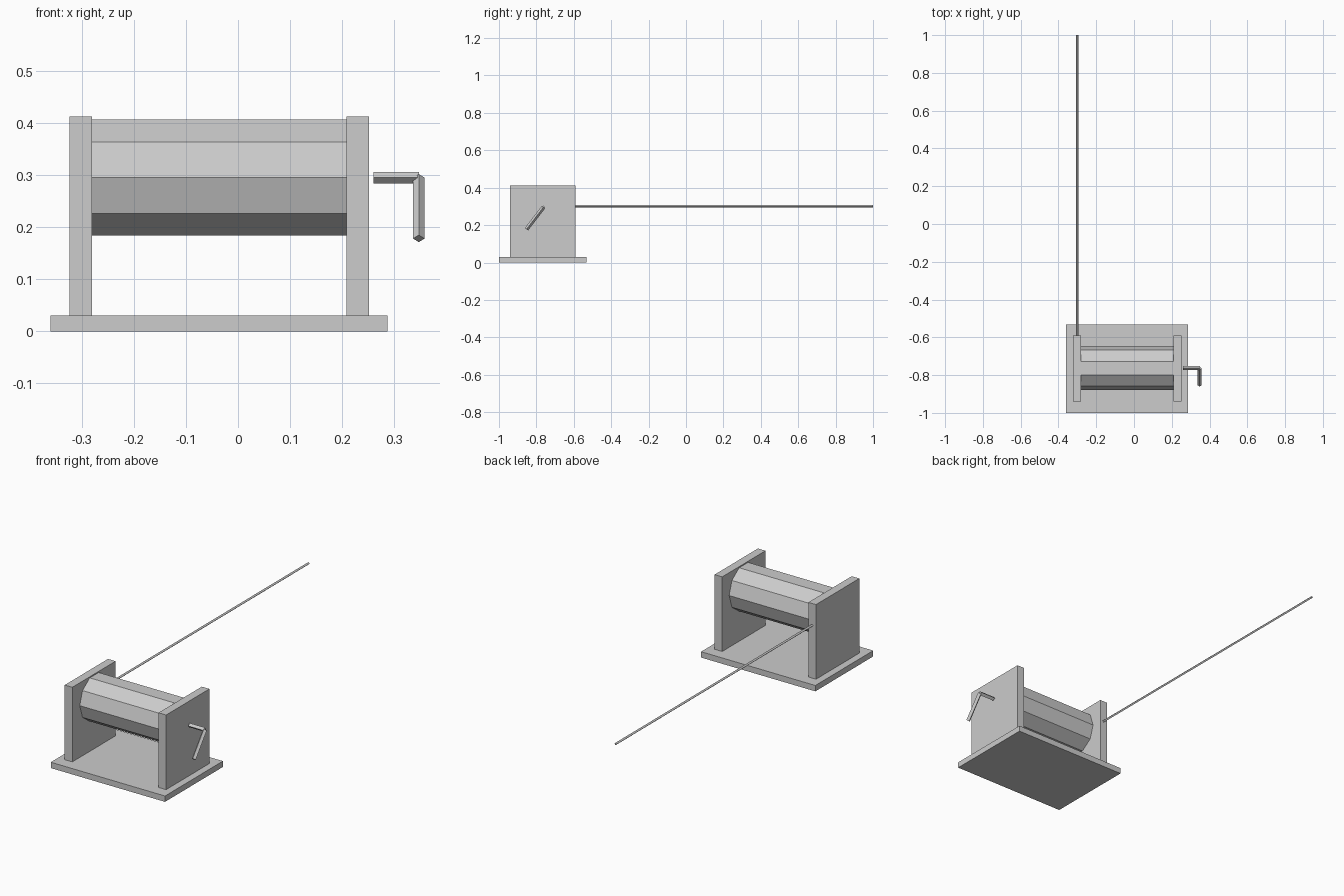
import bpy
import math
from mathutils import Vector, Matrix

if "Cube" in bpy.data.objects:
    bpy.data.objects.remove(bpy.data.objects["Cube"])

grey = bpy.data.materials.new("plain_grey")
grey.diffuse_color = (0.604, 0.604, 0.604, 1)
grey.use_nodes = True
grey.node_tree.nodes["Principled BSDF"].inputs["Base Color"].default_value = grey.diffuse_color


def box(name, lo, hi):
    """Axis-aligned block between two corners."""
    lo, hi = Vector(lo), Vector(hi)
    bpy.ops.mesh.primitive_cube_add(size=1, location=(lo + hi) / 2)
    ob = bpy.context.object
    ob.name = name
    ob.data.transform(Matrix.Diagonal((*(hi - lo), 1)))
    ob.data.materials.append(grey)
    return ob


def rod(name, start, end, radius, sides, corner):
    """Flat-sided prism from start to end, with one corner pointing along 'corner'."""
    start, end = Vector(start), Vector(end)
    z = (end - start).normalized()
    y = Vector(corner).normalized()      # primitive's first vertex lies on +y
    x = y.cross(z)
    rot = Matrix((x, y, z)).transposed().to_4x4()
    bpy.ops.mesh.primitive_cylinder_add(vertices=sides, radius=radius,
                                        depth=(end - start).length)
    ob = bpy.context.object
    ob.name = name
    ob.data.transform(Matrix.Translation((start + end) / 2) @ rot)
    ob.data.materials.append(grey)
    return ob


# Base board
box("base_board", (-0.36, -1.0, 0), (0.287, -0.532, 0.03))

# Two upright side plates
for name, x in (("left_plate", -0.323), ("right_plate", 0.208)):
    box(name, (x, -0.94, 0.03), (x + 0.043, -0.59, 0.412))

# Ten-sided winding drum between the plates
rod("drum", (-0.28, -0.763, 0.295), (0.208, -0.763, 0.295), 0.117, 10, (0, 1, 0))

# Crank: axle stub and slanted handle
rod("crank_axle", (0.26, -0.763, 0.295), (0.347, -0.763, 0.295), 0.011, 4, (0, 1, 0))
rod("crank_handle", (0.347, -0.763, 0.295), (0.347, -0.853, 0.178), 0.011, 4, (1, 0, 0))

# Long thin pole running out of the back of the left plate
rod("long_pole", (-0.301, -0.59, 0.3), (-0.301, 1.0, 0.3), 0.0065, 4, (0, 0, 1))
